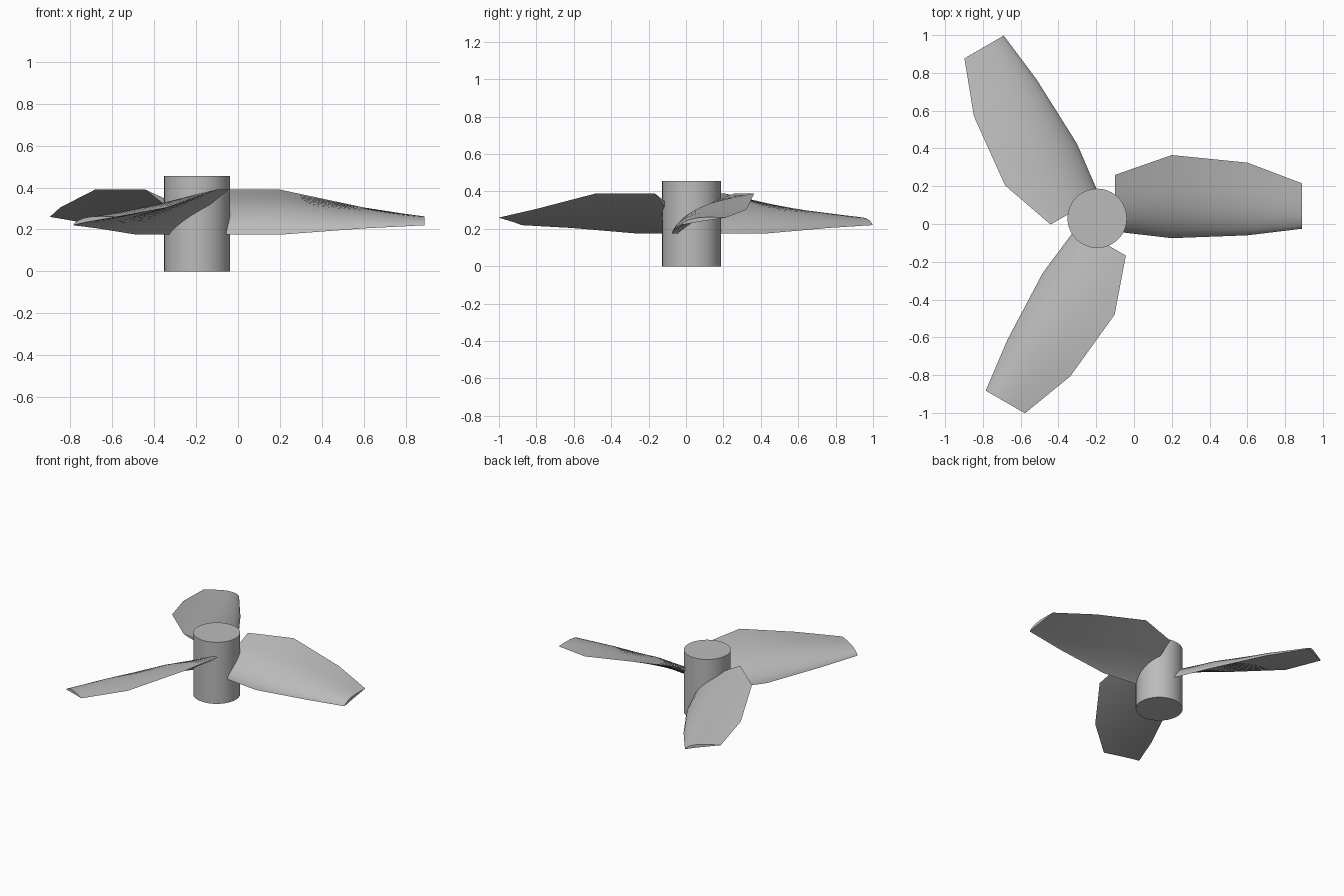
import bpy, bmesh, math
from mathutils import Matrix, Vector

cube = bpy.data.objects.get("Cube")
if cube:
    bpy.data.objects.remove(cube, do_unlink=True)

CENTRE = Vector((-0.195, 0.03, 0))

grey = bpy.data.materials.new("light_grey")
grey.use_nodes = True
colour = (0.5, 0.5, 0.5, 1)
grey.diffuse_color = colour
grey.node_tree.nodes["Principled BSDF"].inputs["Base Color"].default_value = colour


def finish(name, bm, angle):
    bmesh.ops.recalc_face_normals(bm, faces=bm.faces)
    mesh = bpy.data.meshes.new(name)
    bm.to_mesh(mesh)
    bm.free()
    mesh.materials.append(grey)
    obj = bpy.data.objects.new(name, mesh)
    bpy.context.collection.objects.link(obj)
    bpy.ops.object.select_all(action="DESELECT")
    obj.select_set(True)
    bpy.context.view_layer.objects.active = obj
    bpy.ops.object.shade_smooth_by_angle(angle=math.radians(angle))
    return obj


# Hub: plain upright cylinder
HEIGHT = 0.455
bm = bmesh.new()
bmesh.ops.create_cone(bm, cap_ends=True, segments=64, radius1=0.157, radius2=0.157,
                      depth=HEIGHT, matrix=Matrix.Translation(CENTRE + Vector((0, 0, HEIGHT / 2))))
finish("hub", bm, 30)

# Blade stations: radius, leading edge (y, z), trailing edge (y, z), camber
STATIONS = [
    (0.095, (-0.07, 0.175), (0.23, 0.39), 0.05),
    (0.395, (-0.105, 0.175), (0.335, 0.39), 0.066),
    (0.795, (-0.09, 0.205), (0.295, 0.305), 0.045),
    (1.085, (-0.055, 0.22), (0.185, 0.26), 0.025),
]
STEPS = 16


def section(bm, station):
    """Ring of vertices around one cambered aerofoil section."""
    radius, lead, trail, camber = station
    upper, lower = [], []
    for i in range(STEPS + 1):
        t = (i / STEPS) ** 1.5
        bulge = camber * math.sin(math.pi * t ** 0.6)
        y = lead[0] + (trail[0] - lead[0]) * t
        z = lead[1] + (trail[1] - lead[1]) * t
        upper.append((radius, y, z + bulge))
        lower.append((radius, y, z + 0.1 * bulge))
    return [bm.verts.new(p) for p in upper + lower[-2:0:-1]]


def blade(name, turn):
    bm = bmesh.new()
    rings = [section(bm, s) for s in STATIONS]
    count = len(rings[0])
    for a, b in zip(rings, rings[1:]):
        for i in range(count):
            j = (i + 1) % count
            bm.faces.new((a[i], a[j], b[j], b[i]))
    for ring in (rings[0], rings[-1]):
        bm.faces.new(ring)
    bm.transform(Matrix.Translation(CENTRE) @ Matrix.Rotation(turn, 4, "Z"))
    finish(name, bm, 35)


for k, name in enumerate(("left_blade", "back_blade", "front_blade")):
    blade(name, k * math.tau / 3)
